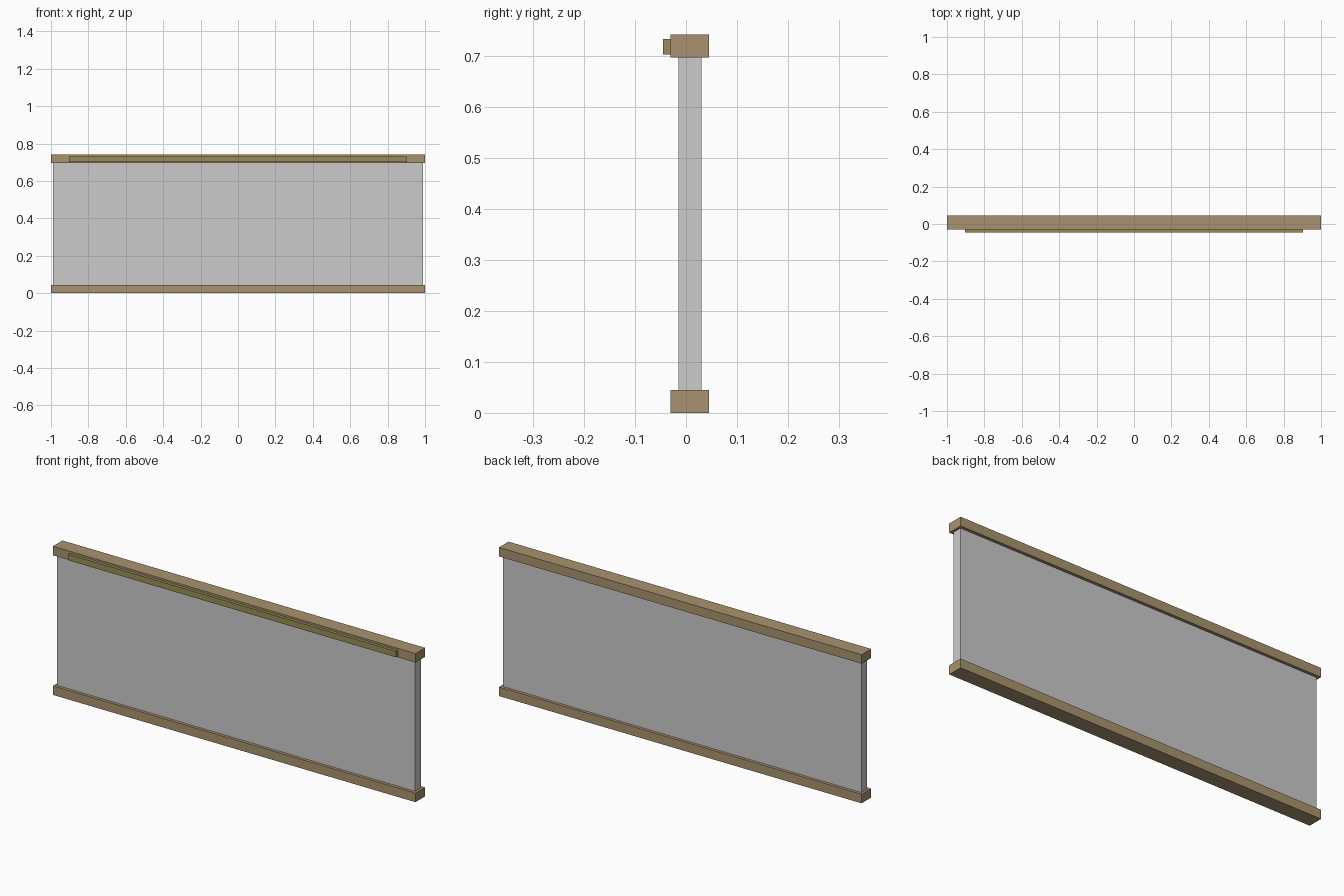
import bpy

if "Cube" in bpy.data.objects:
    bpy.data.objects.remove(bpy.data.objects["Cube"])


def material(name, rgb):
    m = bpy.data.materials.new(name)
    m.diffuse_color = (*rgb, 1)
    m.use_nodes = True
    m.node_tree.nodes["Principled BSDF"].inputs["Base Color"].default_value = m.diffuse_color
    return m


def box(name, x, y, z, mat=None):
    """Box from (min, max) ranges on each axis."""
    spans = (x, y, z)
    bpy.ops.mesh.primitive_cube_add(size=1, location=[(a + b) / 2 for a, b in spans])
    ob = bpy.context.object
    ob.name = name
    ob.scale = [b - a for a, b in spans]
    bpy.ops.object.transform_apply(location=False, rotation=False, scale=True)
    if mat:
        ob.data.materials.append(mat)
    return ob


wood = material("wood", (0.40, 0.29, 0.16))
olive = material("olive_trim", (0.31, 0.27, 0.09))

HEIGHT, RAIL = 0.741, 0.045

# Top and bottom rails
for name, z0 in (("bottom_rail", 0), ("top_rail", HEIGHT - RAIL)):
    box(name, (-1, 1), (-0.03, 0.045), (z0, z0 + RAIL), wood)

# Panel held between the rails
box("panel", (-0.988, 0.988), (-0.015, 0.03), (RAIL, HEIGHT - RAIL))

# Thin strip on the front of the top rail
box("front_strip", (-0.903, 0.903), (-0.045, -0.03), (0.702, 0.732), olive)
